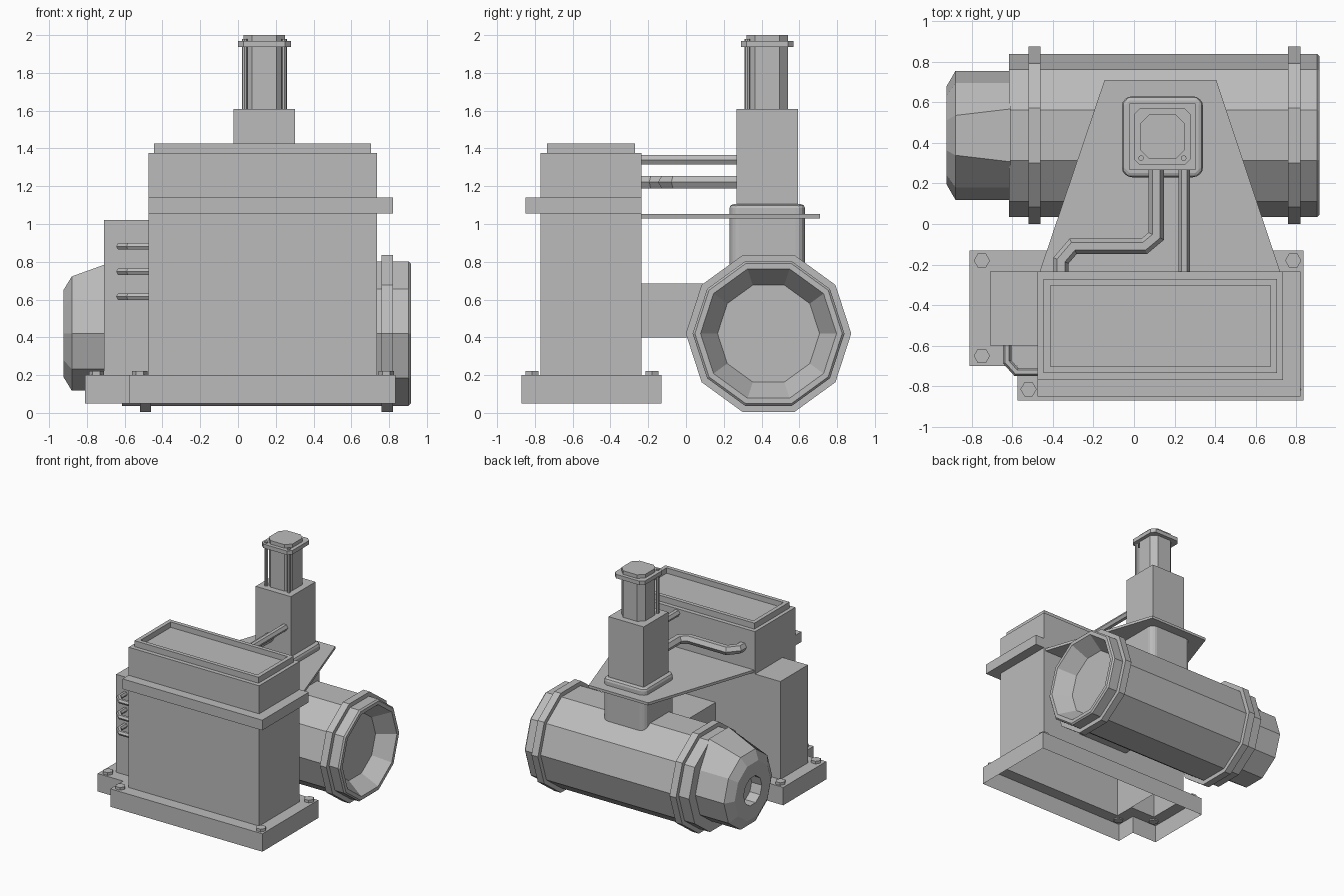
import bpy, bmesh, math
from mathutils import Vector

cube = bpy.data.objects.get("Cube")
if cube:
    bpy.data.objects.remove(cube, do_unlink=True)

grey = bpy.data.materials.new("machine_grey")
grey.use_nodes = True
COLOUR = (0.5, 0.5, 0.5, 1)
grey.diffuse_color = COLOUR
grey.node_tree.nodes["Principled BSDF"].inputs["Base Color"].default_value = COLOUR


def finish(name, bm, recalc=True):
    if recalc:
        bmesh.ops.recalc_face_normals(bm, faces=bm.faces[:])
    mesh = bpy.data.meshes.new(name)
    bm.to_mesh(mesh)
    bm.free()
    mesh.materials.append(grey)
    obj = bpy.data.objects.new(name, mesh)
    bpy.context.collection.objects.link(obj)
    return obj


def skin(bm, rings, cap_start=True, cap_end=True):
    """Join equal rings of points with quads and cap the ends."""
    loops = [[bm.verts.new(p) for p in ring] for ring in rings]
    n = len(loops[0])
    for a, b in zip(loops, loops[1:]):
        for i in range(n):
            j = (i + 1) % n
            bm.faces.new((a[i], a[j], b[j], b[i]))
    if cap_start:
        bm.faces.new(loops[0][::-1])
    if cap_end:
        bm.faces.new(loops[-1])
    return loops


def prism(name, outline, z0, z1, bottom=True):
    bm = bmesh.new()
    skin(bm, [[(x, y, z) for x, y in outline] for z in (z0, z1)], cap_start=bottom)
    return finish(name, bm)


def rect(x0, x1, y0, y1):
    return [(x0, y0), (x1, y0), (x1, y1), (x0, y1)]


def chamfered(cx, cy, half, cut):
    h, k = half, half - cut
    pts = [(k, -h), (h, -k), (h, k), (k, h), (-k, h), (-h, k), (-h, -k), (-k, -h)]
    return [(cx + x, cy + y) for x, y in pts]


def polygon(cx, cy, r, n):
    return [(cx + r * math.cos(math.tau * i / n), cy + r * math.sin(math.tau * i / n))
            for i in range(n)]


def pipe(name, path, r, sides=6):
    """Mitred pipe along a level path."""
    pts = [Vector(p) for p in path]
    rings = []
    for i, p in enumerate(pts):
        before = (p - pts[i - 1]).normalized() if i else (pts[1] - p).normalized()
        after = (pts[i + 1] - p).normalized() if i < len(pts) - 1 else before
        along = (before + after).normalized()
        side = along.cross(Vector((0, 0, 1))) / max(along.dot(before), 0.5)
        rings.append([p + side * (r * math.cos(math.tau * k / sides))
                      + Vector((0, 0, r * math.sin(math.tau * k / sides)))
                      for k in range(sides)])
    bm = bmesh.new()
    skin(bm, rings)
    return finish(name, bm)


# Open-bottomed base tray with a hole under the housing
bm = bmesh.new()
outer = [(-0.81, -0.70), (-0.575, -0.70), (-0.575, -0.87), (0.835, -0.87),
         (0.835, -0.13), (-0.81, -0.13)]
inner = [(-0.71, -0.60), (-0.475, -0.60), (-0.475, -0.77), (0.735, -0.77),
         (0.735, -0.235), (-0.71, -0.235)]
edges = []
for outline in (outer, inner):
    vs = [bm.verts.new((x, y, 0.2)) for x, y in outline]
    edges += [bm.edges.new((vs[i - 1], vs[i])) for i in range(len(vs))]
rim = edges[:len(outer)]
bmesh.ops.triangle_fill(bm, edges=edges, use_beauty=True, normal=(0, 0, 1))
bmesh.ops.dissolve_limit(bm, angle_limit=0.01, verts=bm.verts[:], edges=bm.edges[:])
rim = [e for e in bm.edges if e.is_boundary and all(
    min(abs(v.co.x - x) + abs(v.co.y - y) for x, y in outer) < 0.001 for v in e.verts)]
walls = bmesh.ops.extrude_edge_only(bm, edges=rim)["geom"]
bmesh.ops.translate(bm, vec=(0, 0, -0.15),
                    verts=[g for g in walls if isinstance(g, bmesh.types.BMVert)])
finish("base", bm)

# Housing, side box and band
prism("housing", rect(-0.475, 0.735, -0.77, -0.235), 0.2, 1.375, bottom=False)
prism("side_box", rect(-0.71, -0.475, -0.60, -0.235), 0.2, 1.02, bottom=False)
prism("housing_band", rect(-0.475, 0.82, -0.85, -0.235), 1.055, 1.14)

# Raised frame with a sunken lid
bm = bmesh.new()
levels = ((0, 1.375), (0, 1.425), (0.033, 1.425), (0.033, 1.38))
skin(bm, [[(x, y, z) for x, y in rect(-0.445 + d, 0.705 - d, -0.735 + d, -0.27 - d)]
          for d, z in levels])
finish("lid_frame", bm)

# Base bolts
for i, (x, y) in enumerate([(-0.75, -0.18), (-0.75, -0.65), (-0.52, -0.815),
                            (0.785, -0.18), (0.785, -0.815)]):
    prism(f"base_bolt_{i + 1}", polygon(x, y, 0.04, 6), 0.19, 0.222)

# Support plate and the block joining housing to drum
prism("support_plate", [(-0.465, -0.235), (0.72, -0.235), (0.405, 0.71), (-0.145, 0.71)],
      1.03, 1.052)
prism("joining_block", rect(-0.11, 0.37, -0.235, 0.14), 0.4, 0.685)

# Ten-sided drum along x
DRUM_Y, DRUM_Z = 0.437, 0.42


def drum_rings(profile):
    return [[(x, y, z) for y, z in polygon(DRUM_Y, DRUM_Z, r, 10)] for x, r in profile]


bm = bmesh.new()
R, F = 0.402, 0.438
skin(bm, drum_rings([(0.78, 0.27), (0.915, 0.36), (0.915, 0.39), (0.903, R),
                     (0.82, R), (0.82, F), (0.76, F), (0.76, R),
                     (-0.46, R), (-0.46, F), (-0.52, F), (-0.52, R), (-0.615, R)]))
finish("drum", bm)

# Nose of the drum, its top face rising to meet the drum
bm = bmesh.new()
loops = skin(bm, drum_rings([(-0.61, 0.318), (-0.88, 0.318), (-0.925, 0.24),
                             (-0.925, 0.12), (-0.83, 0.12)]))
for v in loops[0]:
    if v.co.z > DRUM_Z + 0.29:
        v.co.z = DRUM_Z + 0.4
        v.co.y = DRUM_Y + math.copysign(0.13, v.co.y - DRUM_Y)
finish("drum_nose", bm)

# Rounded neck and tower
CX, CY = 0.14, 0.43
neck = prism("neck", chamfered(CX, CY, 0.2, 0.03), 0.72, 1.105)
bevel = neck.modifiers.new("soft_edges", "BEVEL")
bevel.width = 0.025
bevel.segments = 2
bevel.limit_method = 'ANGLE'
prism("tower", rect(CX - 0.163, CX + 0.163, CY - 0.163, CY + 0.163), 1.09, 1.61)
prism("tower_cylinder", chamfered(CX, CY, 0.11, 0.045), 1.6, 1.95)
prism("cap_plate", chamfered(CX, CY, 0.14, 0.03), 1.937, 1.97)
prism("cap_top", chamfered(CX, CY, 0.11, 0.045), 1.965, 2.0)
for side, name in ((1, "left"), (-1, "right")):
    prism(f"tie_rod_{name}", polygon(CX + side * 0.105, CY - 0.105, 0.014, 8), 1.6, 1.98)

# Pipes between housing and tower
pipe("straight_pipe", [(0.248, -0.25, 1.34), (0.248, 0.28, 1.34)], 0.028)
pipe("bent_pipe", [(x, y, 1.222) for x, y in
                   [(0.11, 0.28), (0.11, -0.06), (0.05, -0.11), (-0.3, -0.11),
                    (-0.36, -0.18), (-0.36, -0.25)]], 0.038)

# Conduits from side box to housing
for i in range(3):
    z = 0.615 + 0.133 * i
    pipe(f"conduit_{i + 1}", [(-0.625, -0.59, z), (-0.625, -0.68, z),
                              (-0.58, -0.73, z), (-0.465, -0.73, z)], 0.02)
